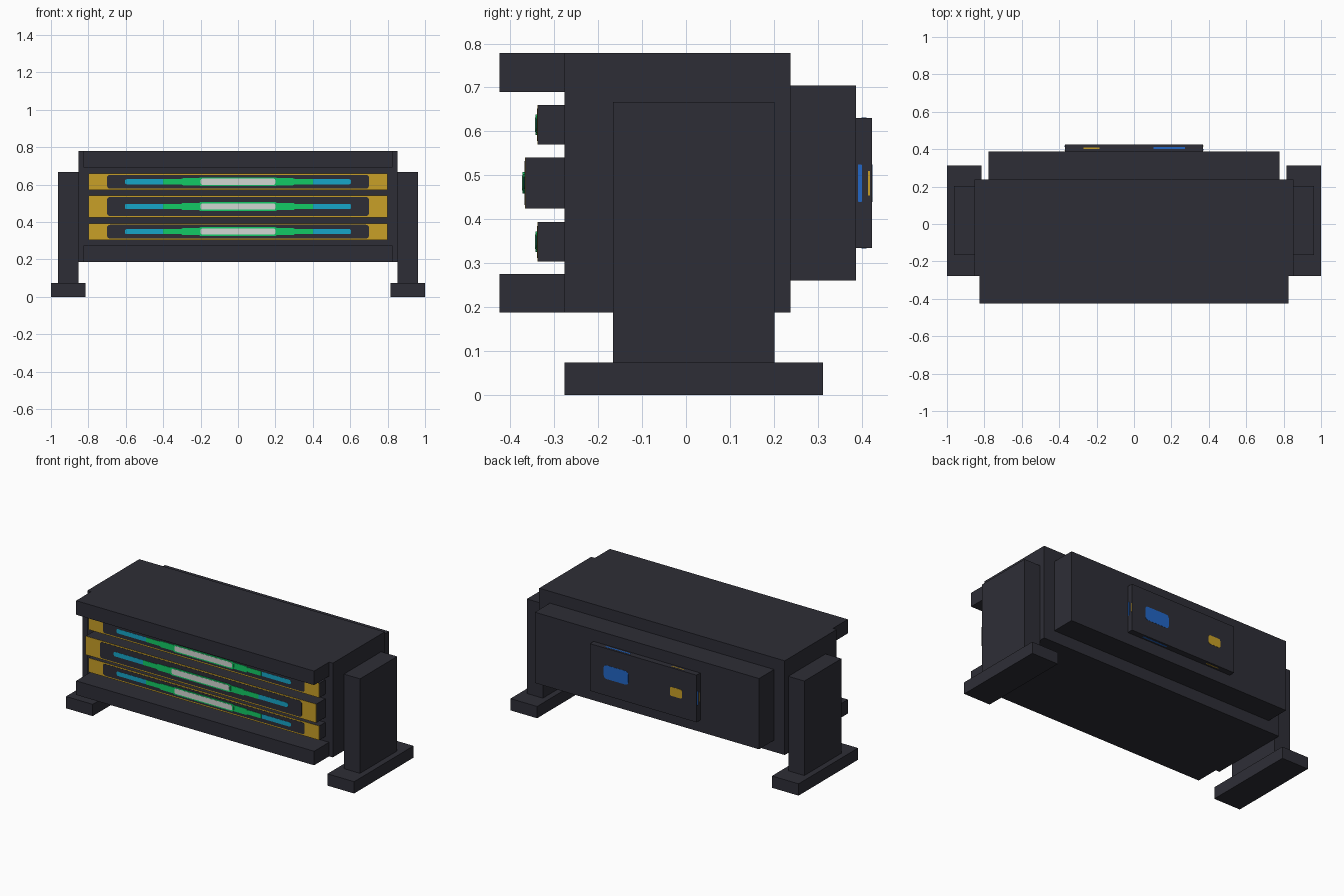
import bpy, bmesh, math
from mathutils import Vector

if "Cube" in bpy.data.objects:
    bpy.data.objects.remove(bpy.data.objects["Cube"])


def material(name, rgb):
    m = bpy.data.materials.new(name)
    m.diffuse_color = (*rgb, 1)
    m.use_nodes = True
    m.node_tree.nodes["Principled BSDF"].inputs["Base Color"].default_value = m.diffuse_color
    return m


DARK = material("charcoal", (0.027, 0.027, 0.037))
GOLD = material("gold", (0.58, 0.35, 0.02))
CYAN = material("cyan", (0.008, 0.38, 0.58))
GREEN = material("green", (0.006, 0.60, 0.13))
WHITE = material("pale_grey", (0.65, 0.68, 0.65))
BLUE = material("blue", (0.016, 0.133, 0.56))


def finish(name, bm, mat):
    bmesh.ops.recalc_face_normals(bm, faces=bm.faces)
    mesh = bpy.data.meshes.new(name)
    bm.to_mesh(mesh)
    bm.free()
    mesh.materials.append(mat)
    ob = bpy.data.objects.new(name, mesh)
    bpy.context.collection.objects.link(ob)
    return ob


def box(name, x, y, z, mat=DARK):
    bm = bmesh.new()
    bmesh.ops.create_cube(bm, size=1)
    for v in bm.verts:
        v.co = [(a + b) / 2 + c * (b - a) for c, (a, b) in zip(v.co, (x, y, z))]
    return finish(name, bm, mat)


def plate(name, centre, u, v, w, h, mat, thick=0.001, radius=0.0):
    """Thin rounded rectangle facing u x v, its base lying on centre."""
    u, v, c = Vector(u), Vector(v), Vector(centre)
    n = u.cross(v)
    r = min(radius, w * 0.49, h * 0.49)
    pts = []
    for k, (sx, sy) in enumerate([(1, 1), (-1, 1), (-1, -1), (1, -1)]):
        steps = 4 if r > 0 else 0
        for i in range(steps + 1):
            a = math.pi / 2 * (k + (i / steps if steps else 0))
            pts.append(c + u * (sx * (w / 2 - r) + r * math.cos(a))
                       + v * (sy * (h / 2 - r) + r * math.sin(a)))
    bm = bmesh.new()
    face = bm.faces.new([bm.verts.new(p) for p in pts])
    ext = bmesh.ops.extrude_face_region(bm, geom=[face])["geom"]
    bmesh.ops.translate(bm, vec=n * thick,
                        verts=[g for g in ext if isinstance(g, bmesh.types.BMVert)])
    return finish(name, bm, mat)


# Main housing and front rails
box("housing", (-0.852, 0.852), (-0.277, 0.238), (0.187, 0.778))
box("top_rail", (-0.826, 0.826), (-0.425, -0.277), (0.69, 0.778))
box("bottom_rail", (-0.826, 0.826), (-0.425, -0.277), (0.187, 0.275))

# Side legs with feet
for s, side in ((-1, "left"), (1, "right")):
    box(side + "_leg", sorted((s * 0.852, s * 0.963)), (-0.166, 0.202), (0.074, 0.667))
    box(side + "_foot", sorted((s * 0.815, s)), (-0.277, 0.312), (0, 0.074))

# Rear cover and control panel
box("rear_cover", (-0.778, 0.778), (0.238, 0.387), (0.26, 0.704))
box("control_panel", (-0.37, 0.37), (0.387, 0.424), (0.334, 0.63))

# Front bars: gold frame, dark inset and stepped glowing strip
X, Z = (1, 0, 0), (0, 0, 1)
for label, z0, z1, front in (("lower", 0.304, 0.393, -0.337),
                             ("middle", 0.424, 0.541, -0.366),
                             ("upper", 0.570, 0.660, -0.337)):
    h, zc = z1 - z0, (z0 + z1) / 2
    k = 0.85 + 0.15 * h / 0.09
    box(label + "_bar", (-0.8, 0.8), (front, -0.277), (z0, z1))
    layers = (("gold_frame", 1.6, h, GOLD, 0),
              ("dark_inset", 1.4, h - 0.016, DARK, 0.015),
              ("cyan_strip", 1.21, 0.027 * k, CYAN, 0.01),
              ("green_tip", 0.8, 0.028 * k, GREEN, 0),
              ("green_strip", 0.61, 0.038 * k, GREEN, 0.012),
              ("green_core", 0.42, 0.047 * k, GREEN, 0.012),
              ("pale_core", 0.4, 0.033 * k, WHITE, 0.01))
    for i, (part, w, ph, mat, rad) in enumerate(layers):
        plate(f"{label}_{part}", (0, front, zc), X, Z, w, ph, mat, 0.001 * (i + 1), rad)

# Blue screen and gold button, repeated on each outer face of the panel
pc = Vector((0, 0.4055, 0.482))
half = Vector((0.37, 0.0185, 0.148))
for label, u, v in (("rear", (-1, 0, 0), (0, 0, 1)),
                    ("right", (0, 1, 0), (0, 0, 1)),
                    ("left", (0, -1, 0), (0, 0, 1)),
                    ("top", (-1, 0, 0), (0, -1, 0)),
                    ("bottom", (-1, 0, 0), (0, 1, 0))):
    u, v = Vector(u), Vector(v)
    n = u.cross(v)
    w, h, d = (2 * sum(abs(a) * b for a, b in zip(axis, half)) for axis in (u, v, n))
    for part, u0, u1, fh, mat in (("screen", 0.13, 0.36, 0.29, BLUE),
                                  ("button", 0.75, 0.865, 0.19, GOLD)):
        c = pc + n * d / 2 + u * w * ((u0 + u1) / 2 - 0.5)
        pw, ph = w * (u1 - u0), h * fh
        plate(f"{label}_{part}", c, u, v, pw, ph, mat, 0.001, 0.22 * min(pw, ph))
